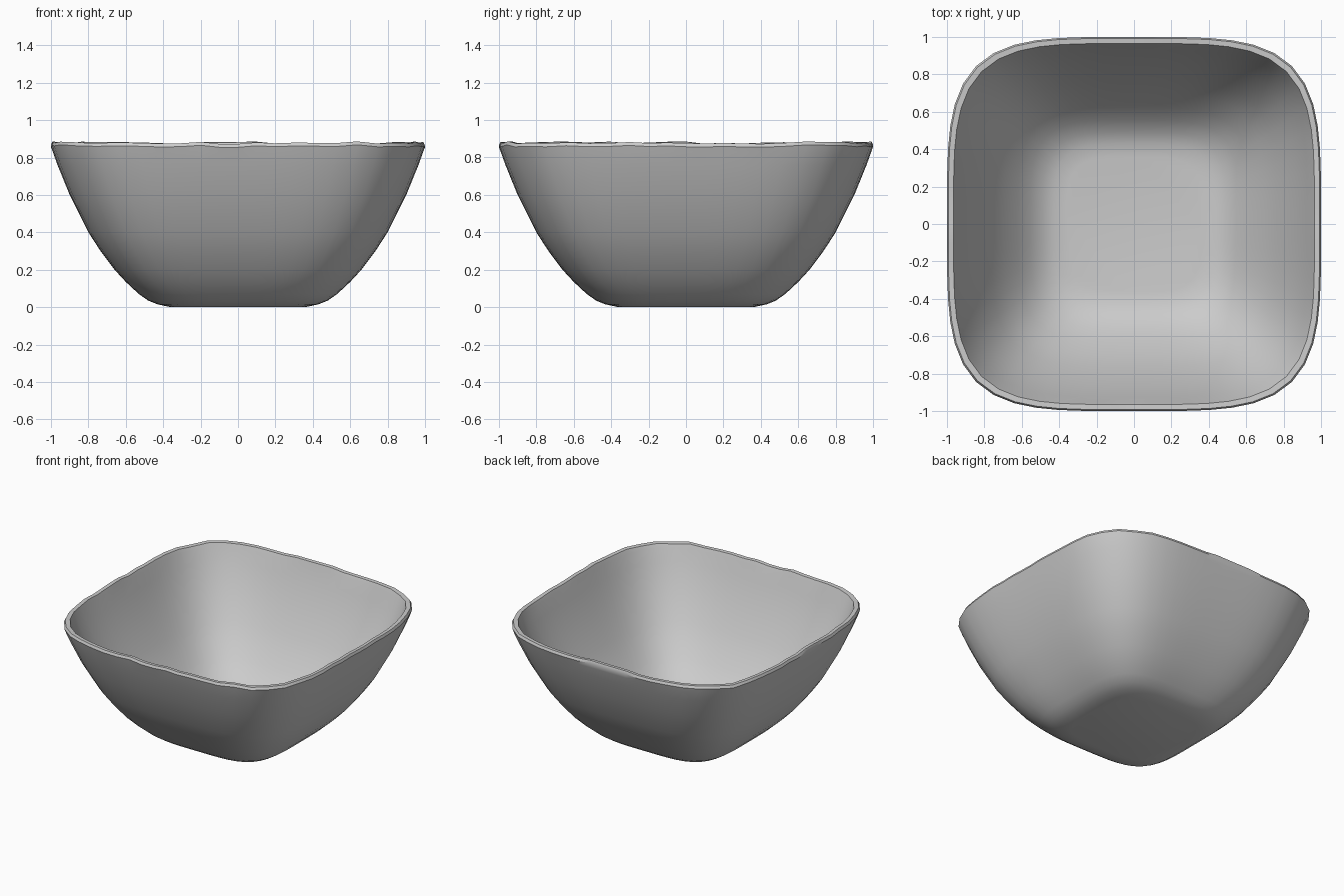
import bpy, bmesh, math, random

if "Cube" in bpy.data.objects:
    bpy.data.objects.remove(bpy.data.objects["Cube"], do_unlink=True)

random.seed(4)
SEGMENTS = 64
SQUARENESS = 4.1

# Half width and height, from the foot up the outside, over the rim, down the inside
OUTER = [(0.36, 0.0), (0.43, 0.015), (0.48, 0.035), (0.53, 0.07), (0.6, 0.135),
         (0.66, 0.2), (0.735, 0.3), (0.8, 0.4), (0.9, 0.6), (0.965, 0.76), (0.99, 0.83)]
RIM = [(1.0, 0.86), (0.992, 0.878), (0.965, 0.876)]
INNER = [(0.955, 0.85), (0.925, 0.76), (0.86, 0.6), (0.76, 0.4), (0.695, 0.3),
         (0.62, 0.2), (0.555, 0.13), (0.49, 0.08), (0.43, 0.055), (0.36, 0.045)]


def ring(bm, half, z, wobble):
    """Rounded-square loop of vertices."""
    verts = []
    for i in range(SEGMENTS):
        a = 2 * math.pi * i / SEGMENTS
        c, s = math.cos(a), math.sin(a)
        r = half / (abs(c) ** SQUARENESS + abs(s) ** SQUARENESS) ** (1 / SQUARENESS)
        verts.append(bm.verts.new((r * c, r * s, z + wobble[i])))
    return verts


# Bowl shell
bm = bmesh.new()
level = [0.0] * SEGMENTS
uneven = [random.uniform(-0.006, 0.008) for _ in range(SEGMENTS)]
loops = [ring(bm, h, z, uneven if (h, z) in RIM else level)
         for h, z in OUTER + RIM + INNER]
for low, high in zip(loops, loops[1:]):
    for i in range(SEGMENTS):
        j = (i + 1) % SEGMENTS
        bm.faces.new((low[i], low[j], high[j], high[i]))
bm.faces.new(list(reversed(loops[0])))
bm.faces.new(loops[-1])

mesh = bpy.data.meshes.new("bowl")
bm.to_mesh(mesh)
bm.free()
bowl = bpy.data.objects.new("bowl", mesh)
bpy.context.collection.objects.link(bowl)

# Plain grey finish
grey = bpy.data.materials.new("light grey")
grey.use_nodes = True
colour = (0.6, 0.6, 0.6, 1)
grey.diffuse_color = colour
grey.node_tree.nodes["Principled BSDF"].inputs["Base Color"].default_value = colour
mesh.materials.append(grey)

bpy.context.view_layer.objects.active = bowl
bowl.select_set(True)
bpy.ops.object.shade_smooth_by_angle(angle=math.radians(40))
